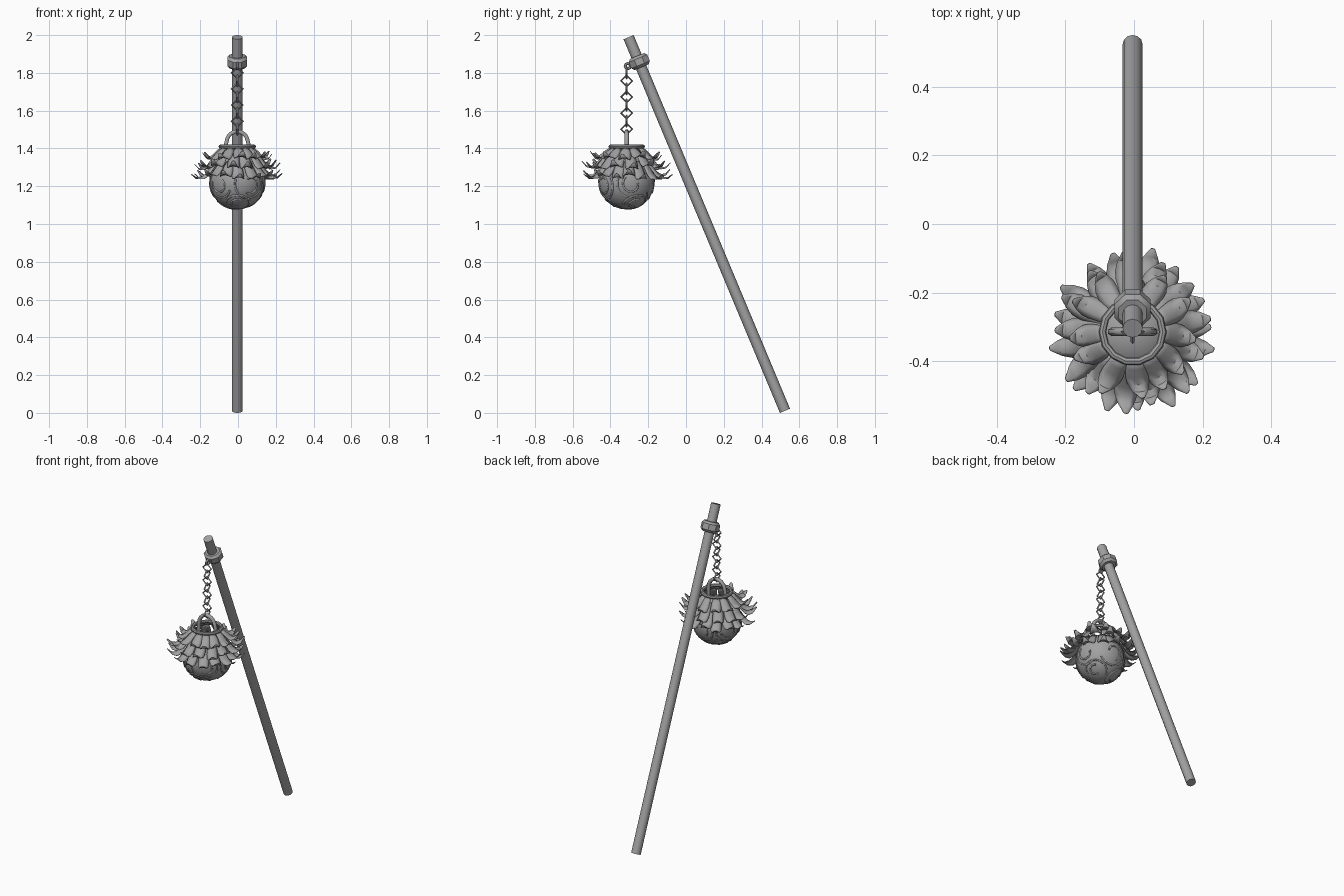
import bpy, bmesh, math, random
from mathutils import Vector, Matrix

if "Cube" in bpy.data.objects:
    bpy.data.objects.remove(bpy.data.objects["Cube"])

random.seed(4)
CX = -0.004
TOP, BOT = Vector((CX, -0.304, 1.989)), Vector((CX, 0.524, 0.011))
AXIS = (TOP - BOT).normalized()
TILT = AXIS.to_track_quat('Z', 'Y').to_matrix().to_4x4()
HY, BALL_Z, BALL_R = -0.314, 1.225, 0.148

IRON = bpy.data.materials.new("dark_iron")
IRON.diffuse_color = (0.36, 0.36, 0.36, 1)
IRON.use_nodes = True
IRON.node_tree.nodes["Principled BSDF"].inputs["Base Color"].default_value = IRON.diffuse_color


def finish(name, bm, matrix=Matrix()):
    bmesh.ops.recalc_face_normals(bm, faces=bm.faces)
    me = bpy.data.meshes.new(name)
    bm.to_mesh(me)
    bm.free()
    me.materials.append(IRON)
    ob = bpy.data.objects.new(name, me)
    ob.matrix_world = matrix
    bpy.context.collection.objects.link(ob)
    bpy.ops.object.select_all(action='DESELECT')
    bpy.context.view_layer.objects.active = ob
    ob.select_set(True)
    bpy.ops.object.shade_smooth_by_angle(angle=math.radians(40))
    return ob


def revolve(name, profile, segs, matrix):
    # closed (r, z) profile swept around z
    bm = bmesh.new()
    rows = [[bm.verts.new((r * math.cos(a), r * math.sin(a), z)) for r, z in profile]
            for a in (2 * math.pi * i / segs for i in range(segs))]
    n = len(profile)
    for i in range(segs):
        A, B = rows[i], rows[(i + 1) % segs]
        for j in range(n):
            bm.faces.new((A[j], B[j], B[(j + 1) % n], A[(j + 1) % n]))
    return finish(name, bm, matrix)


def circle_profile(R, r, n):
    return [(R + r * math.cos(2 * math.pi * k / n), r * math.sin(2 * math.pi * k / n)) for k in range(n)]


def tube(name, strands, radius):
    cu = bpy.data.curves.new(name, 'CURVE')
    cu.dimensions = '3D'
    cu.bevel_depth = radius
    cu.bevel_resolution = 1
    cu.use_fill_caps = True
    cu.materials.append(IRON)
    for pts in strands:
        sp = cu.splines.new('POLY')
        sp.points.add(len(pts) - 1)
        for p, c in zip(sp.points, pts):
            p.co = (*c, 1)
    ob = bpy.data.objects.new(name, cu)
    bpy.context.collection.objects.link(ob)
    return ob


# leaning pole
bm = bmesh.new()
bmesh.ops.create_cone(bm, cap_ends=True, segments=12, radius1=0.029, radius2=0.029,
                      depth=(TOP - BOT).length)
finish("pole", bm, Matrix.Translation((TOP + BOT) / 2) @ TILT)

# collar around the pole
collar = [(0.025, -0.032), (0.044, -0.032), (0.057, -0.018), (0.057, 0.018), (0.044, 0.032), (0.025, 0.032)]
revolve("collar", collar, 8, Matrix.Translation((CX, -0.247, 1.86)) @ TILT @ Matrix.Rotation(math.pi / 8, 4, 'Z'))

# eyelet holding the chain
revolve("eyelet", circle_profile(0.014, 0.008, 6), 8,
        Matrix.Translation((CX, -0.308, 1.836)) @ Matrix.Rotation(math.pi / 2, 4, 'Y'))

# chain of diamond links, alternating by a quarter turn
for i in range(8):
    turn = 0 if i % 2 == 0 else math.pi / 2
    revolve(f"chain_link_{i + 1}", circle_profile(0.030, 0.0055, 4), 4,
            Matrix.Translation((CX, HY, 1.80 - 0.0425 * i))
            @ Matrix.Rotation(turn, 4, 'Z') @ Matrix.Rotation(math.pi / 2, 4, 'X'))

# arched handle
arch = [(CX - 0.062, HY, 1.355), (CX - 0.060, HY, 1.42)]
arch += [(CX - 0.056 * math.cos(a), HY, 1.432 + 0.058 * math.sin(a))
         for a in (math.pi * k / 10 for k in range(1, 10))]
arch += [(CX + 0.060, HY, 1.42), (CX + 0.062, HY, 1.355)]
tube("handle", [arch], 0.012)

# rim ring at the top of the ball
revolve("rim_ring", circle_profile(0.088, 0.011, 8), 14, Matrix.Translation((CX, HY, 1.41)))

# ball
bm = bmesh.new()
bmesh.ops.create_uvsphere(bm, u_segments=24, v_segments=16, radius=BALL_R)
finish("ball", bm, Matrix.Translation((CX, HY, BALL_Z)))

# raised scrollwork: broad nested arcs lying on the ball
strands = []


def scroll(az, el, r0, r1, start, sweep):
    d = Vector((math.cos(az) * math.cos(el), math.sin(az) * math.cos(el), math.sin(el)))
    u = d.orthogonal().normalized()
    v = d.cross(u)
    pts = []
    for k in range(19):
        t = k / 18
        rho, a = r0 + (r1 - r0) * t, start + sweep * t
        p = d * math.cos(rho) + (u * math.cos(a) + v * math.sin(a)) * math.sin(rho)
        pts.append(p * (BALL_R - 0.002) + Vector((CX, HY, BALL_Z)))
    strands.append(pts)


for i in range(5):
    az = 2 * math.pi * i / 5 + 0.2
    scroll(az, -0.1, 0.60, 0.50, i * 1.3, 4.4)
    scroll(az, -0.1, 0.36, 0.22, i * 1.3 + 1.5, 4.2)
for i in range(3):
    az = 2 * math.pi * i / 3 + 0.5
    scroll(az, -0.95, 0.48, 0.40, i + 1, 4.2)
    scroll(az, -0.95, 0.26, 0.16, i + 3, 4.0)
tube("scrollwork", strands, 0.0055)


# leafy collar: rows of cupped, upturned petals
def petals(name, path, count, width, phase):
    bm = bmesh.new()
    profile = [0.65, 0.88, 1.0, 0.98, 0.72, 0.22]
    for i in range(count):
        a = 2 * math.pi * (i + phase + random.uniform(-0.18, 0.18)) / count
        stretch, lift = random.uniform(0.9, 1.1), random.uniform(-0.015, 0.015)
        twist = random.uniform(-0.02, 0.02)
        out, side = Vector((math.cos(a), math.sin(a), 0)), Vector((-math.sin(a), math.cos(a), 0))
        rows = []
        for k, w in enumerate(profile):
            r, z = path[k]
            t = k / 5
            c = out * (path[0][0] + (r - path[0][0]) * stretch) + Vector((0, 0, z + lift * t))
            c += side * twist * t * t
            rows.append([bm.verts.new(c + side * width / 2 * w * s
                                      - (Vector((0, 0, 0.010)) + out * 0.006) * s * s * w)
                         for s in (-1, -0.5, 0, 0.5, 1)])
        for A, B in zip(rows, rows[1:]):
            for j in range(4):
                bm.faces.new((A[j], A[j + 1], B[j + 1], B[j]))
    ob = finish(name, bm, Matrix.Translation((CX, HY, 0)))
    sol = ob.modifiers.new("thickness", 'SOLIDIFY')
    sol.thickness = 0.003
    sol.offset = -1


petals("upper_petals", [(0.085, 1.407), (0.112, 1.388), (0.135, 1.366), (0.155, 1.352), (0.175, 1.354), (0.192, 1.375)],
       12, 0.066, 0.0)
petals("middle_petals", [(0.098, 1.385), (0.135, 1.350), (0.160, 1.320), (0.182, 1.305), (0.205, 1.308), (0.226, 1.332)],
       13, 0.068, 0.5)
petals("lower_petals", [(0.118, 1.335), (0.145, 1.300), (0.168, 1.272), (0.190, 1.256), (0.214, 1.256), (0.237, 1.276)],
       15, 0.066, 0.25)
